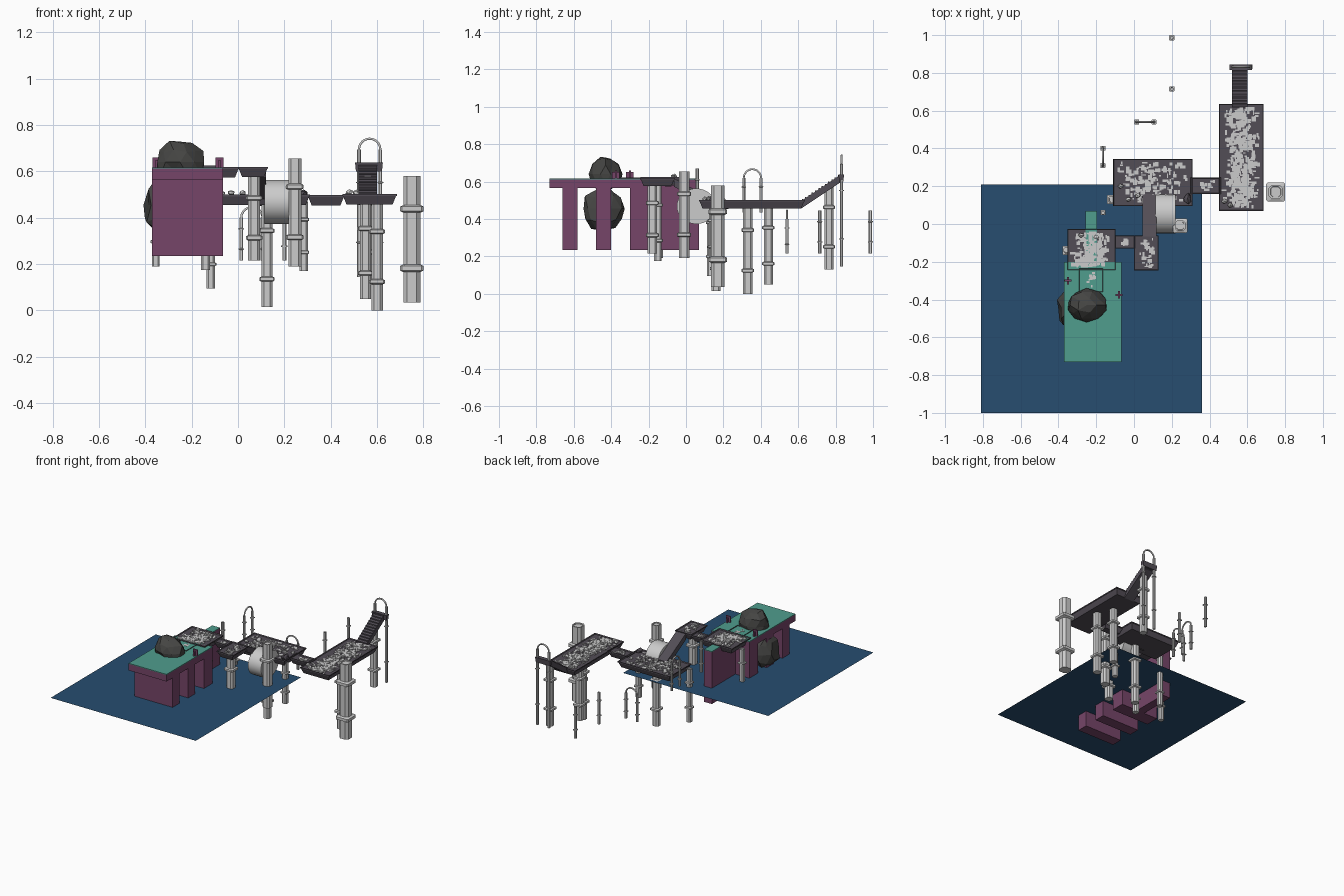
import bpy, bmesh, math, random
from mathutils import Vector, noise

if "Cube" in bpy.data.objects:
    bpy.data.objects.remove(bpy.data.objects["Cube"])

random.seed(7)


def material(name, rgb):
    m = bpy.data.materials.new(name)
    m.diffuse_color = (*rgb, 1)
    m.use_nodes = True
    m.node_tree.nodes["Principled BSDF"].inputs["Base Color"].default_value = m.diffuse_color
    return m


DARK = material("dark_slate", (0.085, 0.075, 0.092))
PURPLE = material("purple", (0.18, 0.06, 0.14))
TEAL = material("teal", (0.08, 0.34, 0.27))
BLUE = material("water_blue", (0.02, 0.075, 0.16))
ROCK = material("rock", (0.06, 0.06, 0.057))


def finish(bm, name, mat=None, smooth=False):
    bmesh.ops.recalc_face_normals(bm, faces=bm.faces)
    me = bpy.data.meshes.new(name)
    for f in bm.faces:
        f.smooth = smooth
    bm.to_mesh(me)
    bm.free()
    ob = bpy.data.objects.new(name, me)
    bpy.context.collection.objects.link(ob)
    if mat:
        me.materials.append(mat)
    return ob


def add_box(bm, x0, x1, y0, y1, z0, z1, inset=0.0):
    """Box whose bottom can be inset, returns its top face."""
    def ring(z, i):
        return [bm.verts.new(p) for p in ((x0 + i, y0 + i, z), (x1 - i, y0 + i, z),
                                          (x1 - i, y1 - i, z), (x0 + i, y1 - i, z))]
    a, b = ring(z0, inset), ring(z1, 0)
    bm.faces.new(a[::-1])
    for k in range(4):
        bm.faces.new((a[k], a[(k + 1) % 4], b[(k + 1) % 4], b[k]))
    return bm.faces.new(b)


def box(name, mat, *dims, inset=0.0):
    bm = bmesh.new()
    add_box(bm, *dims, inset)
    return finish(bm, name, mat)


def tray(name, x0, x1, y0, y1, ztop, density):
    """Tapered platform with a raised rim and a worn, patchy floor."""
    bm = bmesh.new()
    top = add_box(bm, x0, x1, y0, y1, ztop - 0.045, ztop, 0.018)
    bmesh.ops.inset_region(bm, faces=[top], thickness=0.009)
    bmesh.ops.translate(bm, verts=top.verts, vec=(0, 0, -0.008))
    finish(bm, name, DARK)
    bm = bmesh.new()
    for _ in range(int((x1 - x0) * (y1 - y0) / 0.00022 * density)):
        w, d = random.uniform(.006, .03), random.uniform(.006, .022)
        if random.random() < .5:
            w, d = d, w
        # patches gather along the middle
        t = random.triangular(0, 1, .5)
        px = x0 + .012 + t * (x1 - x0 - .024 - w)
        py = y0 + .012 + random.random() * (y1 - y0 - .024 - d)
        add_box(bm, px, px + w, py, py + d, ztop - .01, ztop - random.uniform(.002, .006))
    finish(bm, name + "_floor_patches")


def ramp(name, x0, x1, y0, z0, y1, z1, thick, ribs):
    """Sloping walkway along y with cross ribs."""
    bm = bmesh.new()
    prof = [(y0, z0), (y1, z1), (y1, z1 - thick), (y0, z0 - thick)]
    a = [bm.verts.new((x0, y, z)) for y, z in prof]
    b = [bm.verts.new((x1, y, z)) for y, z in prof]
    bm.faces.new(a)
    bm.faces.new(b[::-1])
    for k in range(4):
        bm.faces.new((a[k], b[k], b[(k + 1) % 4], a[(k + 1) % 4]))
    for k in range(ribs):
        t = (k + .5) / ribs
        y, z = y0 + t * (y1 - y0), z0 + t * (z1 - z0)
        add_box(bm, x0, x1, y - .004, y + .004, z - .008, z + .005)
    finish(bm, name, DARK)


def column(name, x, y, z0, z1, r, collar=1.35):
    """Chamfered square pillar with two bevelled collars and a hollow cap."""
    h, c = z1 - z0, r * .45
    rings = [(z0, r)]
    for f in (.27, .74):
        zc = z0 + h * f
        rings += [(zc - c, r), (zc - c * .6, r * collar), (zc + c * .6, r * collar), (zc + c, r)]
    rings += [(z1, r), (z1, r * .75), (z1 - .006, r * .7)]
    bm = bmesh.new()
    prev = None
    for z, s in rings:
        k = .85 if s > r else .55
        pts = [(s, -k * s), (s, k * s), (k * s, s), (-k * s, s),
               (-s, k * s), (-s, -k * s), (-k * s, -s), (k * s, -s)]
        cur = [bm.verts.new((x + px, y + py, z)) for px, py in pts]
        if prev:
            for i in range(8):
                bm.faces.new((prev[i], prev[(i + 1) % 8], cur[(i + 1) % 8], cur[i]))
        else:
            bm.faces.new(cur[::-1])
        prev = cur
    bm.faces.new(prev)
    finish(bm, name)


def arch(name, x, y, z0, ztop, axis, half=0.046):
    """Two slim posts joined by a round hoop."""
    spring = ztop - half - .004
    for i, s in enumerate((-1, 1)):
        off = Vector(axis) * half * s
        column(f"{name}_post_{i + 1}", x + off.x, y + off.y, z0, spring, .008, 1.6)
    cu = bpy.data.curves.new(name + "_hoop", 'CURVE')
    cu.dimensions = '3D'
    cu.bevel_depth, cu.bevel_resolution = .0055, 1
    sp = cu.splines.new('POLY')
    sp.points.add(12)
    for i, p in enumerate(sp.points):
        a = math.pi * i / 12
        o = Vector(axis) * half * math.cos(a)
        p.co = (x + o.x, y + o.y, spring + half * math.sin(a), 1)
    bpy.context.collection.objects.link(bpy.data.objects.new(name + "_hoop", cu))


def boulder(name, center, size, seed, mat=ROCK, sub=2, taper=0.0):
    bm = bmesh.new()
    bmesh.ops.create_icosphere(bm, subdivisions=sub, radius=1)
    for v in bm.verts:
        n = noise.noise(v.co * 1.7 + Vector((seed, seed * 2, 3)))
        v.co *= 1 + .35 * n
        t = 1 - taper * v.co.z
        v.co = Vector((v.co.x * size[0] * t, v.co.y * size[1] * t, v.co.z * size[2])) + Vector(center)
    finish(bm, name, mat)


# Water sheet
bm = bmesh.new()
bm.faces.new([bm.verts.new(p) for p in ((-.81, -1, .35), (.36, -1, .35), (.36, .21, .35), (-.81, .21, .35))])
finish(bm, "water_sheet", BLUE)

# Purple pier: slab, cross walls, narrow end wall, teal deck
box("pier_slab", PURPLE, -.37, -.065, -.73, -.2, .565, .612)
for i, (a, b) in enumerate(((-.66, -.58), (-.48, -.40), (-.30, -.20))):
    box(f"pier_wall_{i + 1}", PURPLE, -.37, -.065, a, b, .235, .565)
box("pier_end_wall", PURPLE, -.257, -.195, -.2, .07, .235, .612)
box("pier_deck", TEAL, -.37, -.065, -.73, -.2, .612, .617)
box("pier_end_deck", TEAL, -.257, -.195, -.2, .07, .612, .617)

# Purple cross markers on the pier
for i, (x, y) in enumerate(((-.35, -.30), (-.08, -.375))):
    box(f"cross_upright_{i + 1}", PURPLE, x - .005, x + .005, y - .02, y + .02, .617, .65)
    box(f"cross_bar_{i + 1}", PURPLE, x - .018, x + .018, y - .005, y + .005, .617, .66)

# Walkway platforms and connectors
tray("pier_platform", -.352, -.098, -.243, -.026, .625, .85)
tray("pier_step", -.29, -.165, -.36, -.235, .622, .2)
tray("upper_connector", -.105, .005, -.13, -.06, .618, .3)
tray("upper_platform", 0, .13, -.245, -.06, .62, .3)
tray("middle_platform", -.11, .31, .095, .345, .5, .38)
tray("lower_connector", .30, .46, .16, .245, .498, .25)
tray("long_platform", .45, .685, .07, .635, .502, .75)

# Ramps and gate landing
ramp("descending_ramp", .045, .12, -.065, .618, .16, .495, .045, 0)
ramp("gate_ramp", .52, .60, .615, .495, .825, .635, .04, 12)
box("gate_landing", DARK, .505, .625, .815, .845, .60, .638, inset=.004)

# Big drum beside the ramp
bm = bmesh.new()
bmesh.ops.create_cone(bm, cap_ends=True, segments=32, radius1=.1, radius2=.1, depth=.105)
for v in bm.verts:
    v.co = Vector((v.co.z + .167, v.co.y * 1.04 + .055, v.co.x * .95 + .468))
drum = finish(bm, "drum")
bpy.context.view_layer.objects.active = drum
drum.select_set(True)
bpy.ops.object.shade_smooth_by_angle(angle=math.radians(35))

# Support columns: x, y, bottom, top, half width
COLUMNS = [(.75, .17, .035, .58, .037), (.245, -.01, .19, .655, .028), (.60, .33, 0, .46, .025),
           (.55, .44, .05, .46, .024), (.56, .765, .13, .58, .024), (.125, .16, .015, .46, .024),
           (-.118, .13, .095, .48, .018), (.283, .14, .17, .47, .018), (-.14, -.15, .175, .58, .02),
           (-.355, -.14, .19, .585, .017), (.07, -.18, .215, .58, .026)]
for i, c in enumerate(COLUMNS):
    column(f"support_column_{i + 1}", *c)

# Slim free posts
for i, (x, y, z) in enumerate(((.2, .986, .215), (.2, .715, .215), (-.165, .06, .44))):
    column(f"slim_post_{i + 1}", x, y, z, z + .23, .009, 1.5)

# Hoop gates
arch("gate_arch", .568, .832, .145, .745, (1, 0, 0))
arch("low_arch", .06, .54, .215, .45, (1, 0, 0))
arch("side_arch", -.165, .355, .435, .67, (0, 1, 0))

# Boulders and rubble
boulder("top_boulder", (-.25, -.43, .64), (.105, .085, .095), 1.3, taper=.1)
boulder("side_boulder", (-.33, -.44, .455), (.075, .115, .13), 4.1, taper=.22)
RUBBLE = [(.48, .12, .51), (.51, .10, .508), (-.03, .13, .508), (.02, .15, .508),
          (-.07, .2, .505), (-.28, -.06, .63), (-.2, -.07, .628)]
for i, p in enumerate(RUBBLE):
    boulder(f"rubble_{i + 1}", p, (.016, .013, .012), i * 1.9, None, 1)
boulder("dark_rubble", (.283, .135, .505), (.022, .03, .018), 2.2, DARK, 1)
